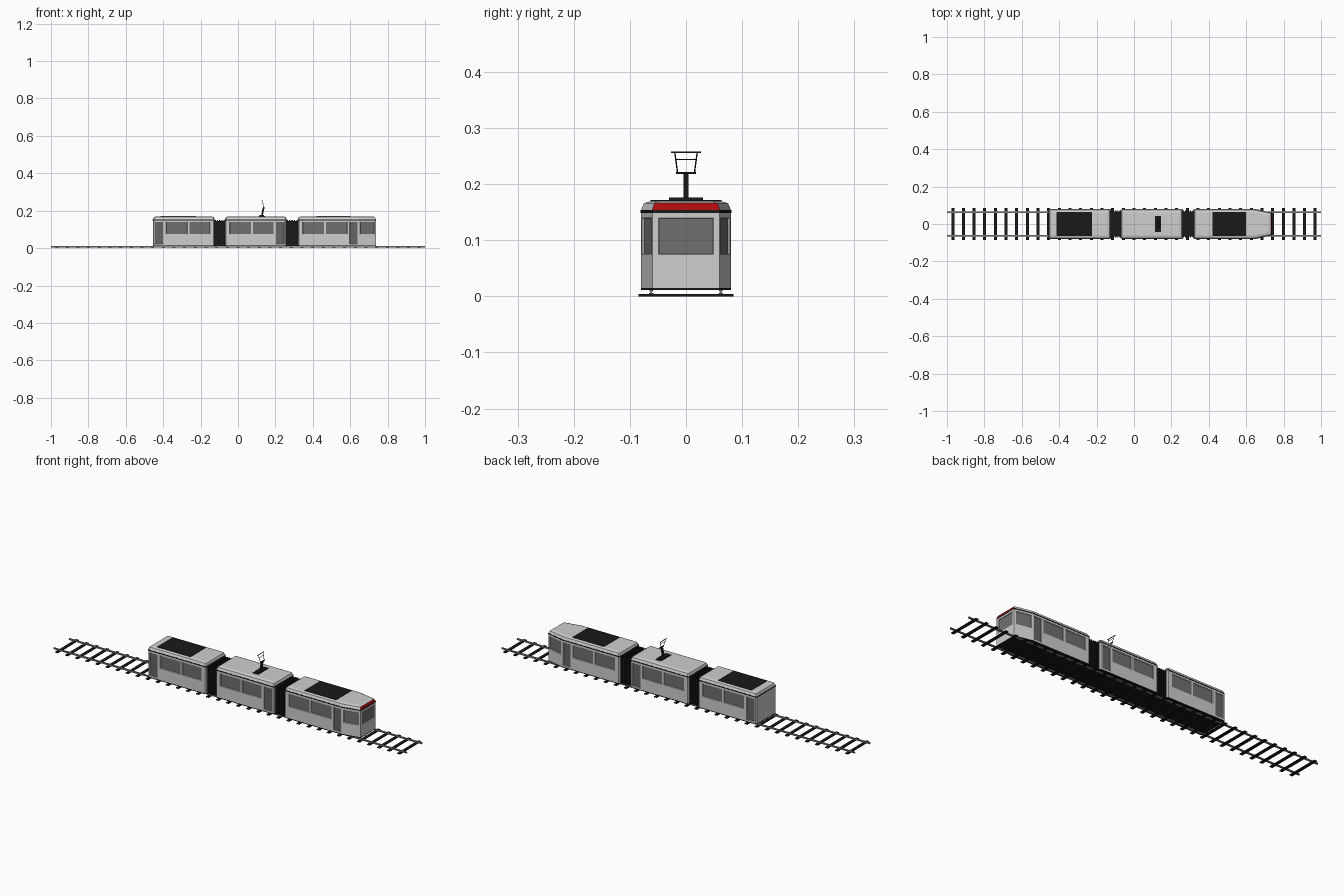
import bpy, bmesh
from mathutils import Vector

cube = bpy.data.objects.get("Cube")
if cube:
    bpy.data.objects.remove(cube)


def material(name, r, g, b):
    m = bpy.data.materials.new(name)
    m.use_nodes = True
    m.diffuse_color = (r, g, b, 1)
    m.node_tree.nodes["Principled BSDF"].inputs["Base Color"].default_value = (r, g, b, 1)
    return m


BODY = material("light grey paint", 0.62, 0.62, 0.62)
GLASS = material("grey glass", 0.16, 0.16, 0.16)
DOOR = material("door grey", 0.13, 0.13, 0.13)
BLACK = material("black", 0.01, 0.01, 0.01)
RED = material("red paint", 0.42, 0.004, 0.004)
STEEL = material("rail steel", 0.28, 0.28, 0.28)


def finish(name, bm, *mats):
    me = bpy.data.meshes.new(name)
    bm.to_mesh(me)
    bm.free()
    for m in mats:
        me.materials.append(m)
    ob = bpy.data.objects.new(name, me)
    bpy.context.collection.objects.link(ob)
    return ob


def add_box(bm, x0, x1, y0, y1, z0, z1):
    vs = bmesh.ops.create_cube(bm, size=1)["verts"]
    for v in vs:
        v.co = ((x0 + x1) / 2 + v.co.x * (x1 - x0),
                (y0 + y1) / 2 + v.co.y * (y1 - y0),
                (z0 + z1) / 2 + v.co.z * (z1 - z0))


def box(name, mat, *bounds):
    bm = bmesh.new()
    add_box(bm, *bounds)
    return finish(name, bm, mat)


def rod(bm, a, b, r):
    """Square bar between two points."""
    a, b = Vector(a), Vector(b)
    rot = (b - a).to_track_quat('Z', 'Y').to_matrix().to_4x4()
    rot.translation = (a + b) / 2
    vs = bmesh.ops.create_cube(bm, size=1)["verts"]
    for v in vs:
        v.co = rot @ Vector((v.co.x * 2 * r, v.co.y * 2 * r, v.co.z * (b - a).length))


def loft(rings):
    """Closed solid through stacked rings of equal point count."""
    bm = bmesh.new()
    loops = [[bm.verts.new(p) for p in ring] for ring in rings]
    n = len(loops[0])
    for lo, hi in zip(loops, loops[1:]):
        for i in range(n):
            j = (i + 1) % n
            bm.faces.new((lo[i], lo[j], hi[j], hi[i]))
    bm.faces.new(loops[0][::-1])
    bm.faces.new(loops[-1])
    bm.normal_update()
    return bm


def ring(outline, inset, z):
    """Plan outline shrunk by an inset and placed at a height."""
    xs = [p[0] for p in outline]
    mid, half = (min(xs) + max(xs)) / 2, (max(xs) - min(xs)) / 2
    sx, sy = 1 - inset / half, 1 - inset / W
    return [(mid + (x - mid) * sx, y * sy, z) for x, y in outline]


W = 0.08          # half width of the cars
SILL, HEAD = 0.075, 0.14
ROWS = [0.015, 0.022, SILL, HEAD, 0.15]


def plan(x0, x1, cab):
    """Counterclockwise plan outline of a car."""
    c = 0.005
    tail = [(x0, -W + c), (x0 + c, -W)]
    nose = [(0.645, -W), (x1, -0.06)] if cab else [(x1 - c, -W), (x1, -W + c)]
    half = tail + nose
    return half + [(x, -y) for x, y in reversed(half)]


def shell(name, outline, windows, doors, cab):
    """Walls made as grids, with recessed glass and doors."""
    bm = bmesh.new()
    panes, leaves = [], []
    for a, b in zip(outline, outline[1:] + outline[:1]):
        spans = []
        if a[1] == b[1]:
            for kind, group in ((panes, windows), (leaves, doors)):
                for span in group:
                    t = sorted((x - a[0]) / (b[0] - a[0]) for x in span)
                    spans.append((t[0], t[1], kind))
        elif cab and max(a[0], b[0]) > 0.7:
            spans.append((0.09, 0.91, panes))
        cuts = sorted({0.0, 1.0} | {t for s in spans for t in s[:2]})
        for t0, t1 in zip(cuts, cuts[1:]):
            kind = next((k for s, e, k in spans if s <= (t0 + t1) / 2 <= e), None)
            p, q = (Vector(a).lerp(Vector(b), t) for t in (t0, t1))
            for z0, z1 in zip(ROWS, ROWS[1:]):
                f = bm.faces.new([bm.verts.new((*v, z)) for v, z in
                                  ((p, z0), (q, z0), (q, z1), (p, z1))])
                low = SILL if kind is panes else ROWS[1]
                if kind is not None and low <= z0 < HEAD:
                    kind.append(f)
    bmesh.ops.remove_doubles(bm, verts=bm.verts, dist=0.00005)
    bm.normal_update()
    for index, faces in ((1, panes), (2, leaves)):
        bmesh.ops.inset_region(bm, faces=faces, thickness=0.0015, depth=-0.003,
                               use_even_offset=True)
        for f in faces:
            f.material_index = index
    return finish(name, bm, BODY, GLASS, DOOR)


def car(name, x0, x1, windows, doors, cab=False):
    outline = plan(x0, x1, cab)
    shell(name + "_body", outline, windows, doors, cab)
    finish(name + "_underframe", loft([ring(outline, 0, 0.011), ring(outline, 0, 0.015)]), BLACK)
    finish(name + "_gutter", loft([ring(outline, -0.001, 0.149),
                                   ring(outline, -0.001, 0.154)]), BLACK)
    bm = loft([ring(outline, 0, 0.154), ring(outline, 0.005, 0.166),
               ring(outline, 0.018, 0.17)])
    # red destination panel on the nose
    for f in bm.faces:
        if cab and f.normal.x > 0.7 and f.calc_center_median().z < 0.166:
            f.material_index = 1
    finish(name + "_roof", bm, BODY, RED)


# three coupled cars
car("rear_car", -0.455, -0.125, [(-0.385, -0.27), (-0.26, -0.15)], [(-0.445, -0.4)])
car("middle_car", -0.07, 0.26, [(-0.045, 0.07), (0.08, 0.19)], [(0.202, 0.248)])
car("front_car", 0.32, 0.737, [(0.345, 0.46), (0.47, 0.585)], [(0.597, 0.64)], cab=True)

# dark roof equipment panels
for name, x0, x1 in (("rear_roof_panel", -0.415, -0.225), ("front_roof_panel", 0.42, 0.6)):
    box(name, BLACK, x0, x1, -0.063, 0.063, 0.165, 0.1715)

# folded gangways between the cars
for name, x0, x1 in (("rear_gangway", -0.127, -0.068), ("front_gangway", 0.258, 0.322)):
    bm = bmesh.new()
    add_box(bm, x0, x1, -0.066, 0.066, 0.012, 0.146)
    step = (x1 - x0) / 5
    for i in range(5):
        x = x0 + step * (i + 0.25)
        add_box(bm, x, x + step / 2, -0.071, 0.071, 0.012, 0.15)
    finish(name, bm, BLACK)

# current collector
bm = bmesh.new()
add_box(bm, 0.112, 0.144, -0.042, 0.042, 0.168, 0.172)
add_box(bm, 0.116, 0.14, -0.03, 0.03, 0.172, 0.176)
rod(bm, (0.128, 0, 0.174), (0.138, 0, 0.22), 0.0045)
rod(bm, (0.138, -0.018, 0.22), (0.138, 0.018, 0.22), 0.002)
for s in (-1, 1):
    rod(bm, (0.138, s * 0.015, 0.22), (0.128, s * 0.02, 0.257), 0.0009)
rod(bm, (0.132, -0.018, 0.244), (0.132, 0.018, 0.244), 0.0007)
rod(bm, (0.128, -0.027, 0.257), (0.128, 0.027, 0.257), 0.0012)
finish("current_collector", bm, BLACK)

# track
bm = bmesh.new()
for i in range(35):
    x = -0.969 + i * 0.057
    add_box(bm, x - 0.008, x + 0.008, -0.085, 0.085, 0, 0.004)
finish("sleepers", bm, BLACK)
for name, y in (("right_rail", -0.062), ("left_rail", 0.062)):
    bm = bmesh.new()
    add_box(bm, -1, 1, y - 0.004, y + 0.004, 0.004, 0.006)
    add_box(bm, -1, 1, y - 0.0015, y + 0.0015, 0.006, 0.009)
    add_box(bm, -1, 1, y - 0.003, y + 0.003, 0.009, 0.011)
    finish(name, bm, STEEL)
